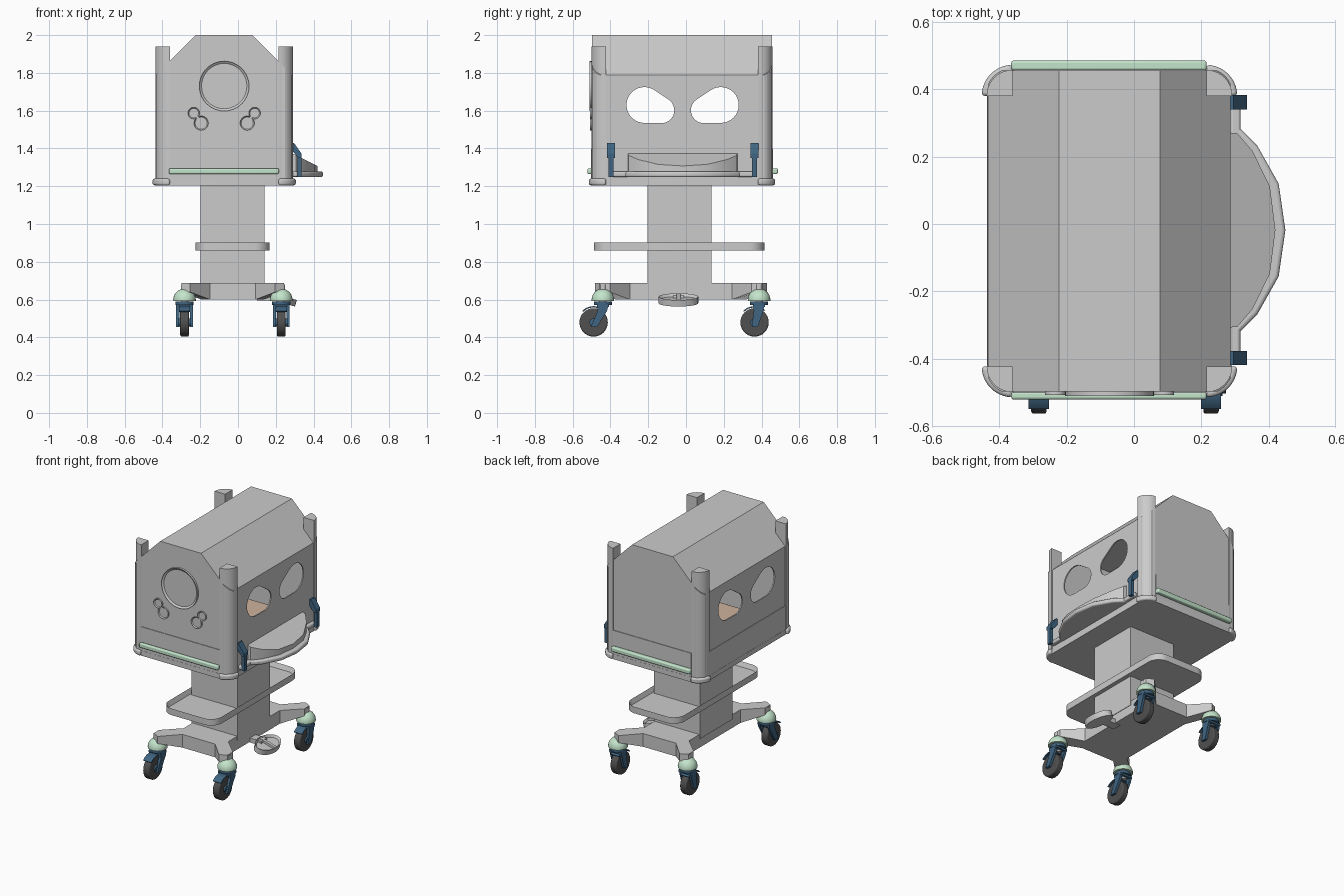
import bpy, bmesh, math
from mathutils import Vector, Matrix

if "Cube" in bpy.data.objects:
    bpy.data.objects.remove(bpy.data.objects["Cube"])

def material(name, rgb):
    m = bpy.data.materials.new(name)
    m.diffuse_color = (*rgb, 1)
    m.use_nodes = True
    m.node_tree.nodes["Principled BSDF"].inputs["Base Color"].default_value = m.diffuse_color
    return m

GREEN = material("pale_green", (0.55, 0.78, 0.60))
NAVY = material("navy", (0.05, 0.13, 0.22))
RUBBER = material("rubber", (0.08, 0.08, 0.08))
TAN = material("tan", (0.62, 0.45, 0.34))

def finish(bm, name, mat=None):
    bmesh.ops.recalc_face_normals(bm, faces=bm.faces)
    me = bpy.data.meshes.new(name)
    bm.to_mesh(me)
    bm.free()
    ob = bpy.data.objects.new(name, me)
    bpy.context.collection.objects.link(ob)
    if mat:
        me.materials.append(mat)
    return ob

MAP = {'x': lambda u, v, w: (w, u, v), 'y': lambda u, v, w: (u, w, v), 'z': lambda u, v, w: (u, v, w)}

def prism(name, pts, a, b, axis='z', mat=None, inset=0, sink=0, bevel=0):
    """Extrude a 2D outline from a to b; optionally recess the face at b."""
    bm = bmesh.new()
    lo, hi = ([bm.verts.new(MAP[axis](u, v, w)) for u, v in pts] for w in (a, b))
    bm.faces.new(lo)
    cap = bm.faces.new(hi)
    n = len(pts)
    for i in range(n):
        j = (i + 1) % n
        bm.faces.new((lo[i], lo[j], hi[j], hi[i]))
    bmesh.ops.recalc_face_normals(bm, faces=bm.faces)
    if inset:
        bmesh.ops.inset_region(bm, faces=[cap], thickness=inset, use_even_offset=True)
        d = Vector(MAP[axis](0, 0, -sink if b > a else sink))
        bmesh.ops.translate(bm, verts=cap.verts[:], vec=d)
    ob = finish(bm, name, mat)
    if bevel:
        m = ob.modifiers.new("bevel", 'BEVEL')
        m.width, m.segments, m.limit_method = bevel, 3, 'ANGLE'
    return ob

def box(name, x, y, z, mat=None, bevel=0):
    return prism(name, [(x[0], y[0]), (x[1], y[0]), (x[1], y[1]), (x[0], y[1])], *z, mat=mat, bevel=bevel)

def arc(cx, cy, r, a0, a1, n):
    return [(cx + r * math.cos(math.radians(a0 + (a1 - a0) * i / n)),
             cy + r * math.sin(math.radians(a0 + (a1 - a0) * i / n))) for i in range(n + 1)]

def circle(cx, cy, r, n=32):
    return arc(cx, cy, r, 0, 360, n)[:-1]

def rounded(x0, x1, y0, y1, r, n=8):
    return (arc(x1 - r, y1 - r, r, 0, 90, n) + arc(x0 + r, y1 - r, r, 90, 180, n)
            + arc(x0 + r, y0 + r, r, 180, 270, n) + arc(x1 - r, y0 + r, r, 270, 360, n))

def boolean(ob, cutter, op):
    m = ob.modifiers.new("cut", 'BOOLEAN')
    m.operation, m.object, m.solver = op, cutter, 'EXACT'
    cutter.hide_render = True
    cutter.hide_set(True)

CX, CY = -0.073, -0.021          # centre of the hood

# Hood: hollow shell with a chamfered roof and arm ports through both sides
def roof(d):
    return [(-0.433 + d, 1.22), (0.287 - d, 1.22), (0.287 - d, 1.79 - d * .4), (0.077 - d * .4, 2.0 - d),
            (-0.223 + d * .4, 2.0 - d), (-0.433 + d, 1.79 - d * .4)]
hood = prism("hood", roof(0), -0.498, 0.456, 'y')
boolean(hood, prism("cut_outline", rounded(-0.44, 0.294, -0.505, 0.463, 0.078), 1.0, 2.2), 'INTERSECT')
inner = prism("cut_inside", [(u, v - 0.05 if v < 1.3 else v) for u, v in roof(0.008)], -0.49, 0.448, 'y')
boolean(hood, inner, 'DIFFERENCE')
for s, side in ((-1, "front"), (1, "rear")):
    bm = bmesh.new()
    for w in (-0.6, 0.6):
        for u, v in circle(0.202, 1.63, 0.095) + circle(0.112, 1.602, 0.068):
            bm.verts.new((w, -0.018 + s * u, v))
    hull = bmesh.ops.convex_hull(bm, input=bm.verts)
    bmesh.ops.delete(bm, geom=list({g for g in hull["geom_interior"] if isinstance(g, bmesh.types.BMVert)}),
                     context='VERTS')
    boolean(hood, finish(bm, "cut_arm_port_" + side), 'DIFFERENCE')

# Lower wall panels, base plate and mattress
box("front_panel", (-0.36, 0.214), (-0.502, -0.496), (1.237, 1.396))
box("rear_panel", (-0.36, 0.214), (0.454, 0.460), (1.237, 1.396))
box("left_panel", (-0.436, -0.430), (-0.42, 0.38), (1.237, 1.396))
prism("base_plate", rounded(-0.437, 0.291, -0.503, 0.461, 0.08), 1.205, 1.238)
box("mattress", (-0.38, 0.234), (-0.44, 0.40), (1.238, 1.285), TAN, 0.015)

# Corner posts, corner bumpers
for sx in (-1, 1):
    for sy in (-1, 1):
        cx, cy = CX + sx * 0.288, CY + sy * 0.402
        def sector(r):
            return [(cx, cy)] + [(cx + sx * p, cy + sy * q) for p, q in arc(0, 0, r, 0, 90, 10)]
        prism("corner_post", sector(0.077), 1.236, 1.94)
        prism("corner_bumper", sector(0.092), 1.205, 1.24, bevel=0.01)

# Green end rails
for y, name in (((-0.522, -0.498), "front_rail"), ((0.456, 0.486), "rear_rail")):
    box(name, (-0.365, 0.216), y, (1.264, 1.295), GREEN, 0.008)

# Front port ring and keyhole ports
prism("port_ring", circle(CX, 1.73, 0.132, 40), -0.49, -0.511, 'y', inset=0.012, sink=0.009)
for s in (-1, 1):
    a, b = (CX + s * 0.122, 1.534, 0.038), (CX + s * 0.161, 1.587, 0.031)
    pts = [p for c, o in ((a, b), (b, a)) for p in circle(*c, 28) if math.dist(p, o[:2]) >= o[2]]
    mx, mz = (a[0] * .45 + b[0] * .55), (a[1] * .45 + b[1] * .55)
    pts.sort(key=lambda p: math.atan2(p[1] - mz, p[0] - mx))
    prism("keyhole_port", pts, -0.49, -0.508, 'y', inset=0.006, sink=0.006)

# Side shelf: rim, sloped wedge, straight rail and brackets
rim = [(0.285, 0.29), (0.312, 0.288), (0.367, 0.232), (0.430, 0.12), (0.450, -0.018),
       (0.430, -0.156), (0.367, -0.268), (0.312, -0.324), (0.285, -0.326)]
prism("shelf_rim", rim, 1.248, 1.278, bevel=0.01)
wedge = prism("shelf_slope", [(0.285 + (x - 0.285) * 0.82, -0.018 + (y + 0.018) * 0.94) for x, y in rim], 1.27, 1.375)
for v in wedge.data.vertices:
    if v.co.z > 1.3:
        v.co.z -= (v.co.x - 0.285) * 0.5
box("shelf_rail", (0.286, 0.316), (-0.41, 0.375), (1.25, 1.278), bevel=0.008)
for y in (-0.398, 0.362):
    prism("bracket_arm", [(0.286, 1.43), (0.296, 1.43), (0.336, 1.372), (0.336, 1.35), (0.318, 1.35),
                          (0.286, 1.39)], y - 0.021, y + 0.021, 'y', NAVY)
    box("bracket_leg", (0.314, 0.336), (y - 0.013, y + 0.013), (1.25, 1.36), NAVY)

# Column and utility tray
box("column", (-0.198, 0.140), (-0.204, 0.135), (0.66, 1.21))
prism("utility_tray", rounded(-0.225, 0.167, -0.487, 0.415, 0.08), 0.86, 0.903, inset=0.014, sink=0.03)

# Wheeled base with four diagonal arms
BX, BY = -0.028, -0.027
quarter = [(0.165, 0.27), (0.272, 0.375), (0.272, 0.43), (0.225, 0.455), (0.12, 0.345)]
plan = []
for sx, sy in ((1, 1), (-1, 1), (-1, -1), (1, -1)):
    q = [(BX + sx * x, BY + sy * y) for x, y in quarter]
    plan += q if sx * sy > 0 else q[::-1]
base = prism("wheel_base", plan, 0.60, 0.688)
for v in base.data.vertices:
    if abs(v.co.x - BX) > 0.2 and v.co.z < 0.65:
        v.co.z = 0.64

# Casters
def caster(x, y, off):
    bm = bmesh.new()
    bmesh.ops.create_uvsphere(bm, u_segments=24, v_segments=12, radius=0.06)
    bmesh.ops.bisect_plane(bm, geom=bm.verts[:] + bm.edges[:] + bm.faces[:], plane_co=(0, 0, -0.005),
                           plane_no=(0, 0, -1), clear_outer=True)
    bmesh.ops.holes_fill(bm, edges=[e for e in bm.edges if e.is_boundary])
    bmesh.ops.translate(bm, verts=bm.verts, vec=(x, y, 0.598))
    finish(bm, "caster_dome", GREEN)
    prism("caster_stem", circle(x, y, 0.02, 16), 0.55, 0.68)
    prism("caster_swivel", circle(x, y, 0.048, 24), 0.572, 0.59, mat=NAVY)
    wy, wz = y + off, 0.479
    prism("caster_wheel", circle(wy, wz, 0.075, 32), x - 0.023, x + 0.023, 'x', RUBBER, bevel=0.008)
    prism("caster_hub", circle(wy, wz, 0.022, 16), x - 0.034, x + 0.034, 'x', NAVY)
    for s in (-1, 1):
        prism("caster_fork", [(y - 0.03, 0.575), (y + 0.03, 0.575), (y + 0.022, 0.54), (wy + 0.018, 0.455),
                              (wy - 0.015, 0.455), (y - 0.028, 0.54)], x + s * 0.028, x + s * 0.044, 'x', NAVY)
    box("caster_crown", (x - 0.044, x + 0.044), (y - 0.032, y + 0.032), (0.56, 0.575), NAVY)
    prism("caster_fender", arc(wy, wz, 0.086, 50, 135, 10) + arc(wy, wz, 0.079, 135, 50, 10),
          x - 0.03, x + 0.03, 'x', NAVY)

for x in (-0.283, 0.229):
    caster(x, -0.440, -0.049)
    caster(x, 0.387, -0.024)

# Foot pedal
oval = [(0.064 * u, 0.105 * v) for u, v in circle(0, 0, 1, 32)]
pose = Matrix.Translation((0.245, -0.04, 0.598)) @ Matrix.Rotation(math.radians(16), 4, 'Y')
prism("foot_pedal", oval, -0.018, 0.018, inset=0.01, sink=0.015).matrix_world = pose
box("foot_pedal_rib", (-0.06, 0.06), (-0.01, 0.01), (0, 0.018)).matrix_world = pose
box("pedal_arm", (0.10, 0.22), (-0.07, -0.01), (0.595, 0.625))

# Smooth curved surfaces, keep crisp edges
meshes = [o for o in bpy.data.objects if not o.hide_render]
for o in meshes:
    o.select_set(True)
bpy.context.view_layer.objects.active = meshes[0]
bpy.ops.object.shade_smooth_by_angle(angle=math.radians(25))
